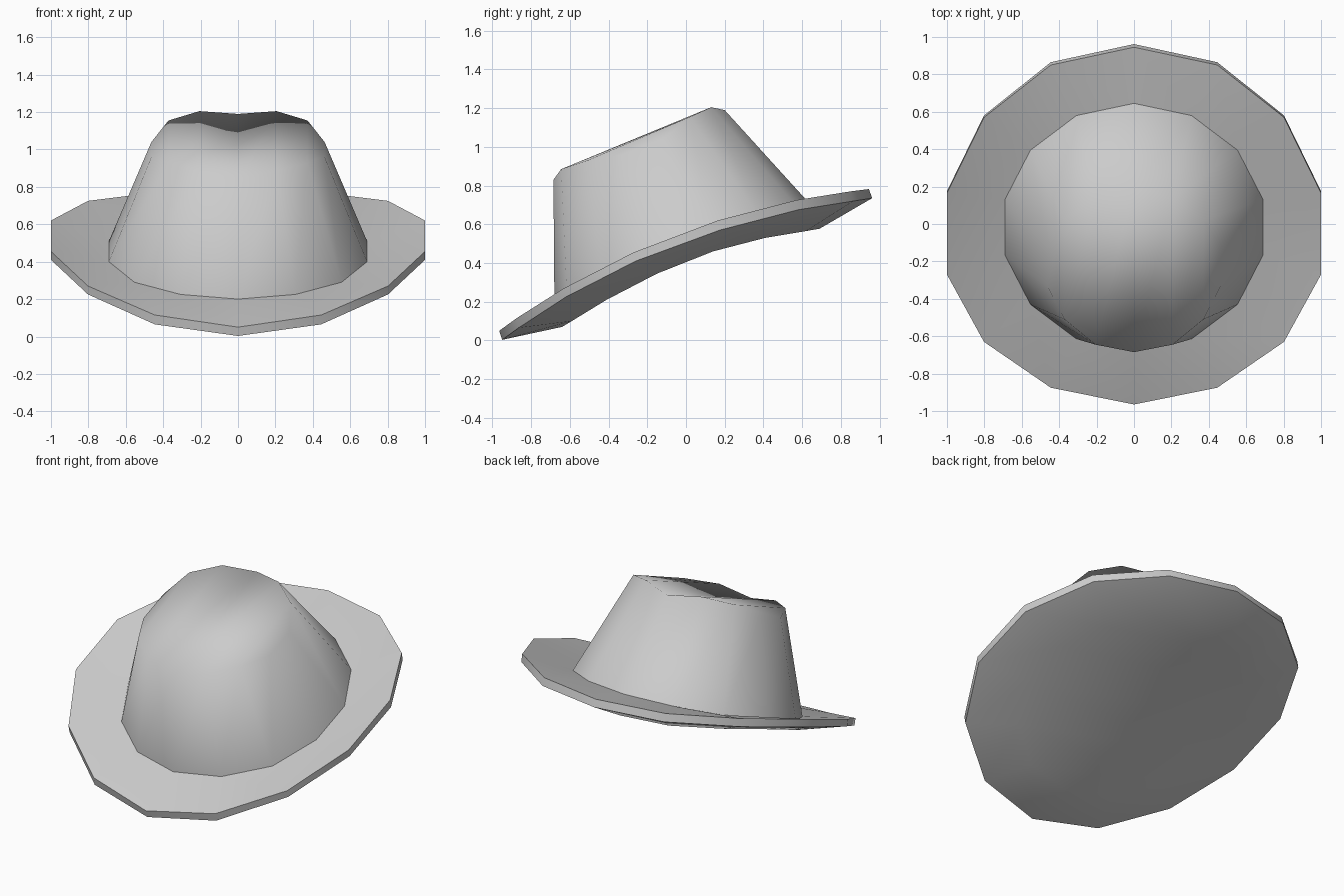
import bpy, bmesh, math

SIDES = 14
HALF = SIDES // 2

if "Cube" in bpy.data.objects:
    bpy.data.objects.remove(bpy.data.objects["Cube"], do_unlink=True)

# Single felt colour
felt = bpy.data.materials.new("grey_felt")
felt.use_nodes = True
grey = (0.6, 0.6, 0.6, 1)
felt.diffuse_color = grey
felt.node_tree.nodes["Principled BSDF"].inputs["Base Color"].default_value = grey


def ring(bm, radius, side_path):
    """Mirrored ring: side_path holds (y, z) from the front to the back."""
    verts = []
    for i in range(SIDES):
        y, z = side_path[min(i, SIDES - i)]
        verts.append(bm.verts.new((radius * math.sin(math.tau * i / SIDES), y, z)))
    return verts


def bridge(bm, a, b):
    for i in range(SIDES):
        j = (i + 1) % SIDES
        bm.faces.new((a[i], a[j], b[j], b[i]))


def cap_across(bm, r):
    """Close a ring with strips running from left to right."""
    bm.faces.new((r[0], r[1], r[-1]))
    for i in range(1, HALF - 1):
        bm.faces.new((r[i], r[i + 1], r[-i - 1], r[-i]))
    bm.faces.new((r[HALF - 1], r[HALF], r[HALF + 1]))


def cap_lengthwise(bm, r):
    """Close a ring with strips running from front to back."""
    for i in range(-(HALF // 2), HALF // 2):
        bm.faces.new((r[i], r[i + 1], r[HALF - i - 1], r[(HALF - i) % SIDES]))


def finish(bm, name, sharp_rings=()):
    bmesh.ops.recalc_face_normals(bm, faces=bm.faces)
    for face in bm.faces:
        face.smooth = True
    for r in sharp_rings:
        for i in range(SIDES):
            bm.edges.get((r[i - 1], r[i])).smooth = False
    mesh = bpy.data.meshes.new(name)
    bm.to_mesh(mesh)
    bm.free()
    mesh.materials.append(felt)
    bpy.context.collection.objects.link(bpy.data.objects.new(name, mesh))


# Side paths shared by the parts
crown_base = [(-.68, .2), (-.615, .225), (-.43, .29), (-.165, .4),
              (.13, .51), (.395, .615), (.58, .68), (.645, .7)]
crown_top = [(-.685, .83), (-.645, .885), (-.51, .93), (-.33, .96),
             (-.12, 1.04), (.02, 1.155), (.13, 1.205), (.2, 1.19)]
rim_top = [(-.965, .05), (-.875, .115), (-.63, .27), (-.27, .455),
           (.165, .62), (.57, .725), (.85, .77), (.945, .782)]
rim_bottom = [(-.95, .003), (-.865, .065), (-.62, .225), (-.26, .41),
              (.175, .57), (.58, .675), (.865, .72), (.962, .735)]
underside = [(-.64, .07), (-.59, .1), (-.41, .21), (-.15, .345),
             (.14, .46), (.41, .53), (.62, .565), (.69, .577)]

# Brim: dished top, thin rim and bowed underside
bm = bmesh.new()
inner = ring(bm, .708, crown_base)
upper = ring(bm, 1.026, rim_top)
lower = ring(bm, 1.026, rim_bottom)
under = ring(bm, .708, underside)
cap_across(bm, inner)
bridge(bm, inner, upper)
bridge(bm, upper, lower)
bridge(bm, lower, under)
cap_across(bm, under)
finish(bm, "brim", (upper, lower))

# Crown: tapered wall with a lengthwise pinched top
bm = bmesh.new()
base = ring(bm, .708, crown_base)
top = ring(bm, .475, crown_top)
bridge(bm, base, top)
cap_lengthwise(bm, top)
finish(bm, "crown")
